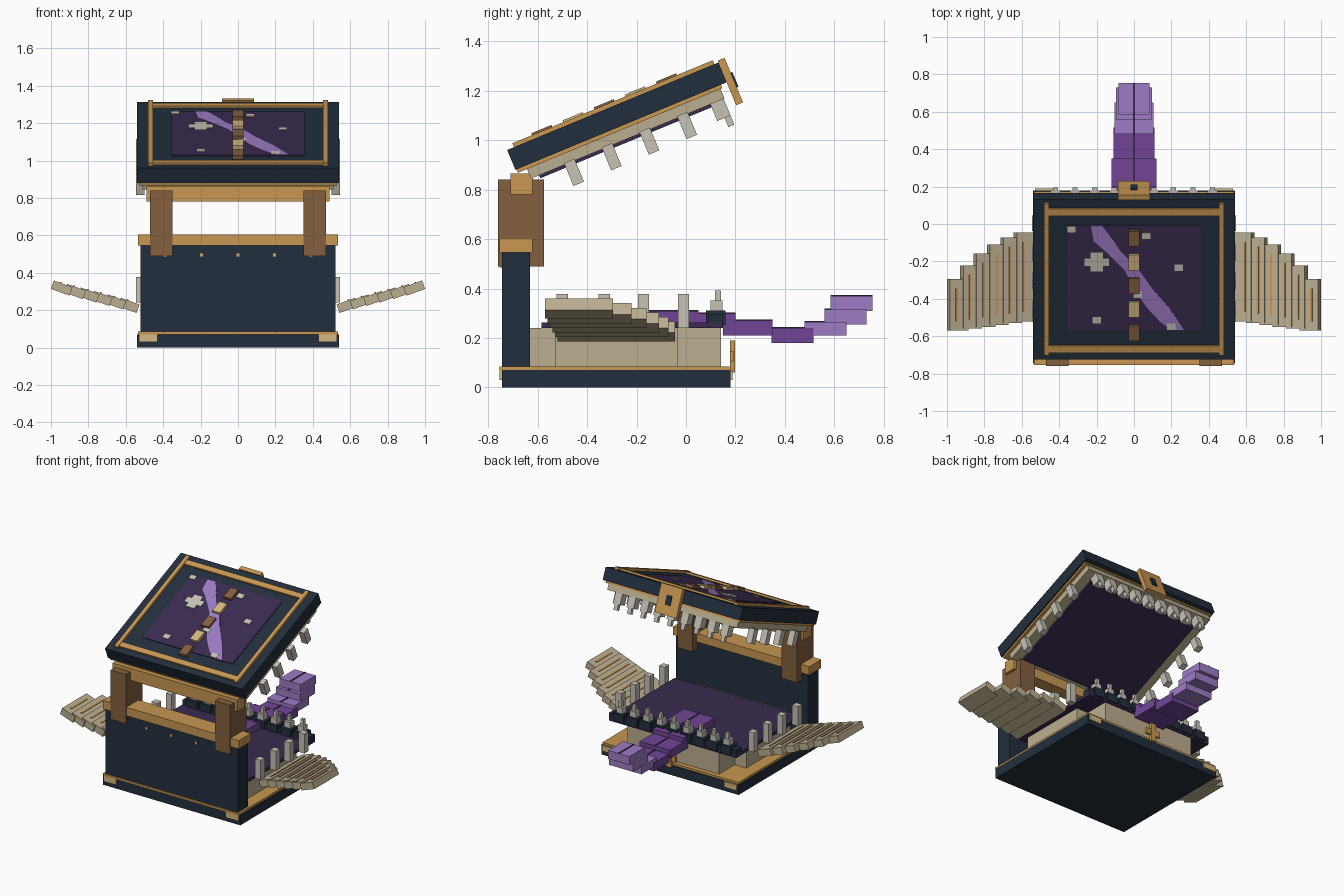
import bpy
import bmesh
from math import radians
from mathutils import Matrix, Vector

default_cube = bpy.data.objects.get("Cube")
if default_cube:
    bpy.data.objects.remove(default_cube, do_unlink=True)


def make_material(name, red, green, blue):
    material = bpy.data.materials.new(name)
    material.use_nodes = True
    colour = (red, green, blue, 1)
    material.diffuse_color = colour
    material.node_tree.nodes["Principled BSDF"].inputs["Base Color"].default_value = colour
    return material


navy = make_material("navy leather", .016, .028, .047)
gold = make_material("gold trim", .58, .31, .085)
pale_gold = make_material("pale gold", .66, .48, .21)
brown = make_material("brown strap", .23, .115, .05)
paper = make_material("paper", .5, .42, .28)
bone = make_material("bone", .57, .54, .47)
dark_purple = make_material("dark purple", .042, .024, .08)
purple = make_material("purple", .165, .06, .31)
lavender = make_material("lavender", .34, .2, .56)


def finish(name, mesh_data, material, matrix):
    bmesh.ops.transform(mesh_data, matrix=matrix, verts=mesh_data.verts)
    bmesh.ops.recalc_face_normals(mesh_data, faces=mesh_data.faces)
    mesh = bpy.data.meshes.new(name)
    mesh_data.to_mesh(mesh)
    mesh_data.free()
    mesh.materials.append(material)
    part = bpy.data.objects.new(name, mesh)
    bpy.context.scene.collection.objects.link(part)
    return part


def box(name, material, x_range, y_range, z_range, matrix=Matrix()):
    """Block between the given limits; a single x value means symmetric."""
    if not isinstance(x_range, tuple):
        x_range = (-x_range, x_range)
    low, high = (Vector(corner) for corner in zip(x_range, y_range, z_range))
    mesh_data = bmesh.new()
    bmesh.ops.create_cube(mesh_data, size=1)
    place = Matrix.Translation((low + high) / 2) @ Matrix.Diagonal(high - low).to_4x4()
    return finish(name, mesh_data, material, matrix @ place)


def pair(name, material, x_range, y_range, z_range, matrix=Matrix()):
    """Matching blocks on the left and right."""
    box(name + "_left", material, x_range, y_range, z_range, matrix)
    box(name + "_right", material, (-x_range[1], -x_range[0]), y_range, z_range, matrix)


def around(centre, half):
    return (centre - half, centre + half)


# Lower cover with its trim and corner plates
box("base_cover", navy, .54, (-.745, .18), (0, .07))
box("base_gilding", gold, .535, (-.755, .175), (.07, .085))
pair("front_corner_plate", pale_gold, (.43, .53), (-.754, -.745), (.03, .07))
pair("back_corner_plate", pale_gold, (.43, .53), (.18, .189), (.03, .07))
box("catch_upright", gold, .02, (.178, .198), (.06, .19))
box("catch_crossbar", gold, .055, (.178, .194), (.105, .145))

# Spine wall, rails and straps
box("spine", navy, .52, (-.745, -.63), (.08, .55))
box("spine_rail", gold, .535, (-.755, -.62), (.545, .605))
box("hinge_rail", gold, .49, (-.71, -.62), (.78, .865))
pair("hinge_strap", brown, (.35, .47), (-.76, -.575), (.49, .84))
for index in range(-2, 3):
    box("spine_stud", pale_gold, around(index * .195, .01), (-.754, -.744), (.485, .505))

# Lower page block and mouth floor
box("page_core", paper, .36, (-.63, .142), (.085, .24))
box("page_sides", paper, .45, (-.53, -.035), (.085, .24))
box("mouth_floor", dark_purple, .5, (-.585, .15), (.24, .262))
for y in (-.5, -.33, -.172, -.01):
    pair("lower_side_tooth", bone, (.5, .545), around(y, .023), (.24, .378))

# Tooth spacing is shared by the lower lip and the lid
FRONT_TEETH = [index * .105 for index in range(-4, 5)]
box("lower_lip", navy, .5, (.09, .15), (.255, .295))
for x in FRONT_TEETH:
    box("lip_block", navy, around(x, .042), (.08, .16), (.252, .312))
    box("lower_tooth", bone, around(x, .024), (.1, .148), (.31, .352))
    box("lower_tooth_tip", bone, around(x, .012), (.118, .142), (.35, .392))

# Tongue as overlapping steps that dip and curl upward
TONGUE = [
    (.12, -.15, .05, .25, .31, purple),
    (.12, 0, .2, .24, .3, purple),
    (.12, .15, .35, .21, .27, purple),
    (.11, .345, .515, .18, .24, purple),
    (.105, .48, .65, .21, .265, lavender),
    (.095, .56, .73, .255, .315, lavender),
    (.083, .585, .755, .31, .37, lavender),
]
for half, back, front, bottom, top, material in TONGUE:
    box("tongue_step", material, half, (back, front), (bottom, top))
    box("tongue_groove", dark_purple, .005, (back, front), (top - .002, top + .004))

# Wings of tilted page slabs, each with a gilded rib
for side in (-1, 1):
    for step in range(6):
        centre = Vector((side * (.585 + .0715 * step), 0, .226 + .0185 * step))
        tilt = Matrix.Translation(centre) @ Matrix.Rotation(radians(-20 * side), 4, "Y")
        rear = -.52 - .01 * step
        fore = -.045 - .02 * step - .006 * step * step
        box("wing_slab", paper, .053, (rear, fore), (-.024, .024), tilt)
        rib_x = around(side * .015, .005)
        box("wing_rib", gold, rib_x, (rear + .05, fore - .05), (.022, .029), tilt)

# Tilted lid: local y runs along the lid, local z is its thickness
lid = Matrix.Translation((0, -.69, .88)) @ Matrix.Rotation(radians(22.5), 4, "X")
box("lid_cover", navy, .54, (0, .925), (0, .087), lid)
box("lid_gilding", gold, .53, (.005, .9), (-.015, 0), lid)
box("lid_pages", paper, .51, (.045, .892), (-.057, -.015), lid)
box("mouth_roof", dark_purple, .44, (.08, .83), (-.07, -.057), lid)
pair("lid_frame_side", gold, (.455, .482), (.03, .907), (.087, .104), lid)
for y in (.062, .856):
    box("lid_frame_bar", gold, .47, around(y, .02), (.087, .1), lid)

# Lid teeth
for index in range(4):
    y = .215 + .165 * index
    pair("upper_side_tooth", bone, (.5, .545), around(y, .023), (-.15, -.05), lid)
for x in FRONT_TEETH:
    box("upper_tooth", bone, around(x, .027), (.83, .888), (-.13, -.056), lid)
    box("upper_tooth_tip", bone, around(x, .014), (.862, .888), (-.17, -.13), lid)

# Clasp on the free edge of the lid
box("clasp", gold, .085, (.925, .955), (-.1, .095), lid)
box("clasp_slot", navy, .02, (.955, .962), (-.035, .03), lid)

# Painted night panel with a winding river
box("lid_panel", dark_purple, .355, (.17, .777), (.085, .092), lid)
RIVER = [
    (-.2, .03, .776), (-.16, .055, .685), (-.11, .04, .625), (-.01, .04, .517),
    (.05, .05, .41), (.13, .06, .3), (.19, .05, .22), (.235, .035, .172),
]
mesh_data = bmesh.new()
outline = [(x - half, y) for x, half, y in RIVER]
outline += [(x + half, y) for x, half, y in reversed(RIVER)]
face = mesh_data.faces.new([mesh_data.verts.new((x, y, .092)) for x, y in outline])
extruded = bmesh.ops.extrude_face_region(mesh_data, geom=[face])["geom"]
raised = [item for item in extruded if isinstance(item, bmesh.types.BMVert)]
bmesh.ops.translate(mesh_data, verts=raised, vec=(0, 0, .003))
finish("panel_river", mesh_data, lavender, lid)

# Stars on the panel
STARS = [(-.335, .755), (.065, .717), (.24, .534), (.02, .377), (-.2, .23), (.2, .193)]
for x, y in STARS:
    box("panel_star", bone, around(x, .023), around(y, .018), (.09, .097), lid)
box("large_star_bar", bone, around(-.2, .065), around(.566, .022), (.09, .097), lid)
box("large_star_post", bone, around(-.2, .033), around(.566, .055), (.09, .0975), lid)

# Alternating clasps down the middle of the panel
for index in range(5):
    material = pale_gold if index % 2 else brown
    y = .16 + .1365 * index
    box("panel_band", material, around(0, .03), around(y, .044), (.087, .112), lid)
